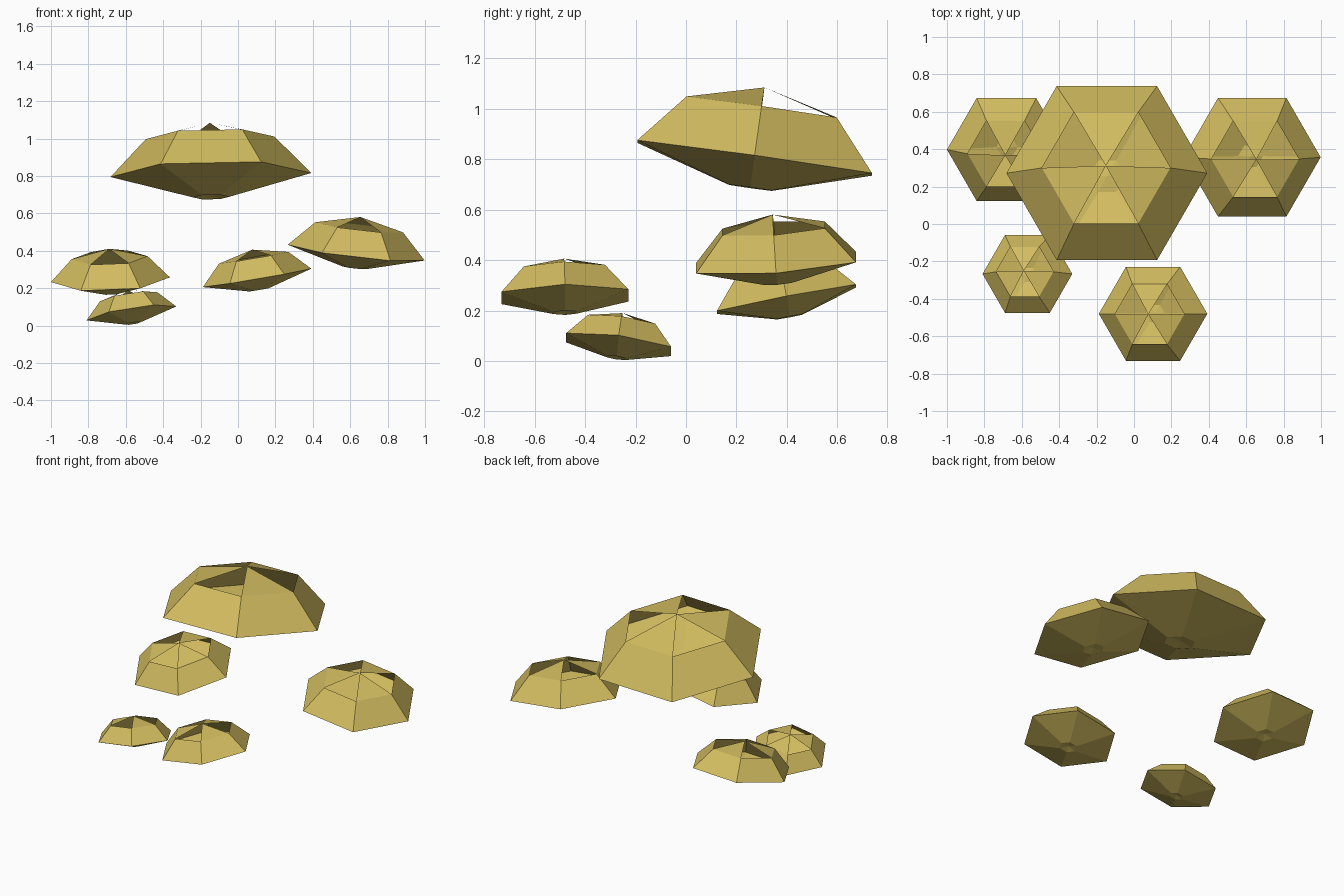
import bpy, bmesh, math
from mathutils import Vector

if "Cube" in bpy.data.objects:
    bpy.data.objects.remove(bpy.data.objects["Cube"])

# single ochre colour
ochre = bpy.data.materials.new("ochre")
ochre.diffuse_color = (0.64, 0.50, 0.115, 1)
ochre.use_nodes = True
ochre.node_tree.nodes["Principled BSDF"].inputs["Base Color"].default_value = ochre.diffuse_color


def cap(name, x, y, z, r, slope_x, slope_y):
    """Six-sided tilted cap: (x, y, z) is the rim centre, slopes tilt the rim."""
    bm = bmesh.new()
    up = Vector((-slope_x, -slope_y, 1))

    def point(radius, height, a):
        px, py = radius * r * math.cos(a), radius * r * math.sin(a)
        tilt = Vector((px, py, slope_x * px + slope_y * py))
        return bm.verts.new(Vector((x, y, z)) + tilt + up * height * r)

    def ring(radius, height):
        return [point(radius, height, math.radians(60 * i)) for i in range(6)]

    floor, rim, crown = ring(0.18, -0.22), ring(1, 0), ring(0.64, 0.37)
    apex, base = point(0, 0.52, 0), point(0, -0.19, 0)
    for i in range(6):
        j = (i + 1) % 6
        bm.faces.new((floor[i], floor[j], rim[j], rim[i]))
        bm.faces.new((rim[i], rim[j], crown[j], crown[i]))
        bm.faces.new((floor[j], floor[i], base))
        if i % 2:  # every other crown panel is open
            bm.faces.new((crown[i], crown[j], apex))
    mesh = bpy.data.meshes.new(name)
    bm.to_mesh(mesh)
    bm.free()
    mesh.materials.append(ochre)
    bpy.context.collection.objects.link(bpy.data.objects.new(name, mesh))


# the five floating caps
cap("large_cap", -0.145, 0.272, 0.805, 0.537, 0.02, -0.14)
cap("right_cap", 0.632, 0.357, 0.39, 0.366, -0.115, 0.07)
cap("left_cap", -0.682, 0.398, 0.245, 0.318, 0.04, 0.19)
cap("front_cap", 0.102, -0.48, 0.255, 0.29, 0.17, 0.02)
cap("small_cap", -0.57, -0.267, 0.065, 0.24, 0.155, -0.13)
